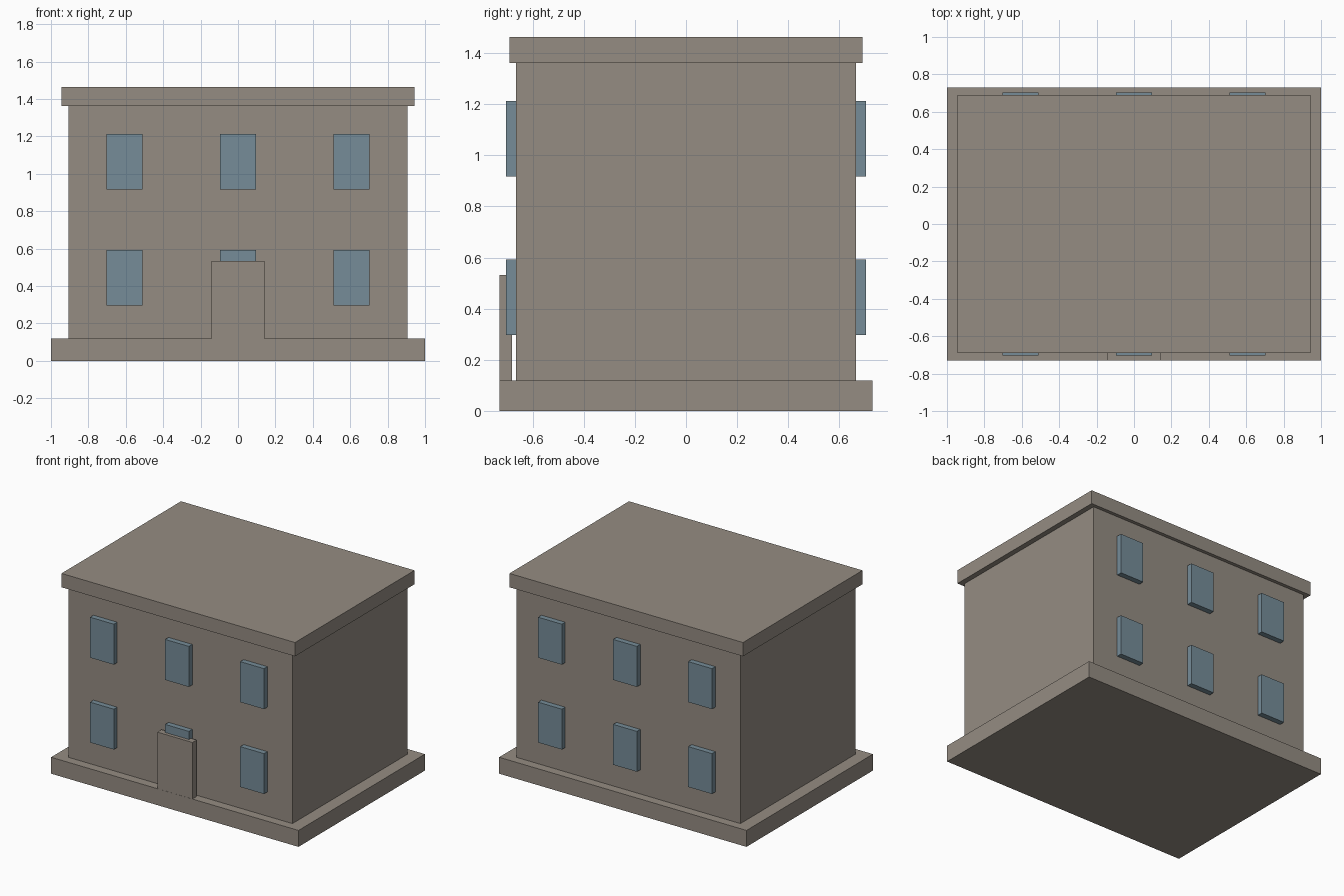
import bpy

default = bpy.data.objects.get("Cube")
if default:
    bpy.data.objects.remove(default, do_unlink=True)


def make_material(name, rgb):
    mat = bpy.data.materials.new(name)
    mat.use_nodes = True
    mat.diffuse_color = (*rgb, 1)
    mat.node_tree.nodes["Principled BSDF"].inputs["Base Color"].default_value = (*rgb, 1)
    return mat


stone = make_material("warm_grey_stone", (0.30, 0.265, 0.225))
glass = make_material("blue_grey_glass", (0.18, 0.265, 0.315))


def box(name, x, y, z, mat):
    """Flat-shaded box from (low, high) ranges on each axis."""
    ranges = (x, y, z)
    bpy.ops.mesh.primitive_cube_add(size=1, location=[(a + b) / 2 for a, b in ranges])
    obj = bpy.context.object
    obj.name = name
    obj.scale = [b - a for a, b in ranges]
    bpy.ops.object.transform_apply(location=False, rotation=False, scale=True)
    obj.data.materials.append(mat)
    return obj


# Main masses: plinth, walls, overhanging roof slab
box("plinth", (-1, 1), (-0.73, 0.73), (0, 0.12), stone)
box("walls", (-0.906, 0.906), (-0.665, 0.665), (0.12, 1.362), stone)
box("roof_slab", (-0.944, 0.944), (-0.69, 0.69), (1.362, 1.463), stone)

# Door panel standing just clear of the front wall
box("front_door", (-0.142, 0.142), (-0.729, -0.681), (0.12, 0.533), stone)

# Windows: three columns on two floors, front and back
half_width = 0.096
for side, (y0, y1) in {"front": (-0.704, -0.66), "back": (0.66, 0.704)}.items():
    for floor, z in {"lower": (0.297, 0.592), "upper": (0.917, 1.213)}.items():
        for column, cx in {"right": -0.607, "middle": 0, "left": 0.607}.items():
            box(f"{side}_{floor}_{column}_window",
                (cx - half_width, cx + half_width), (y0, y1), z, glass)
